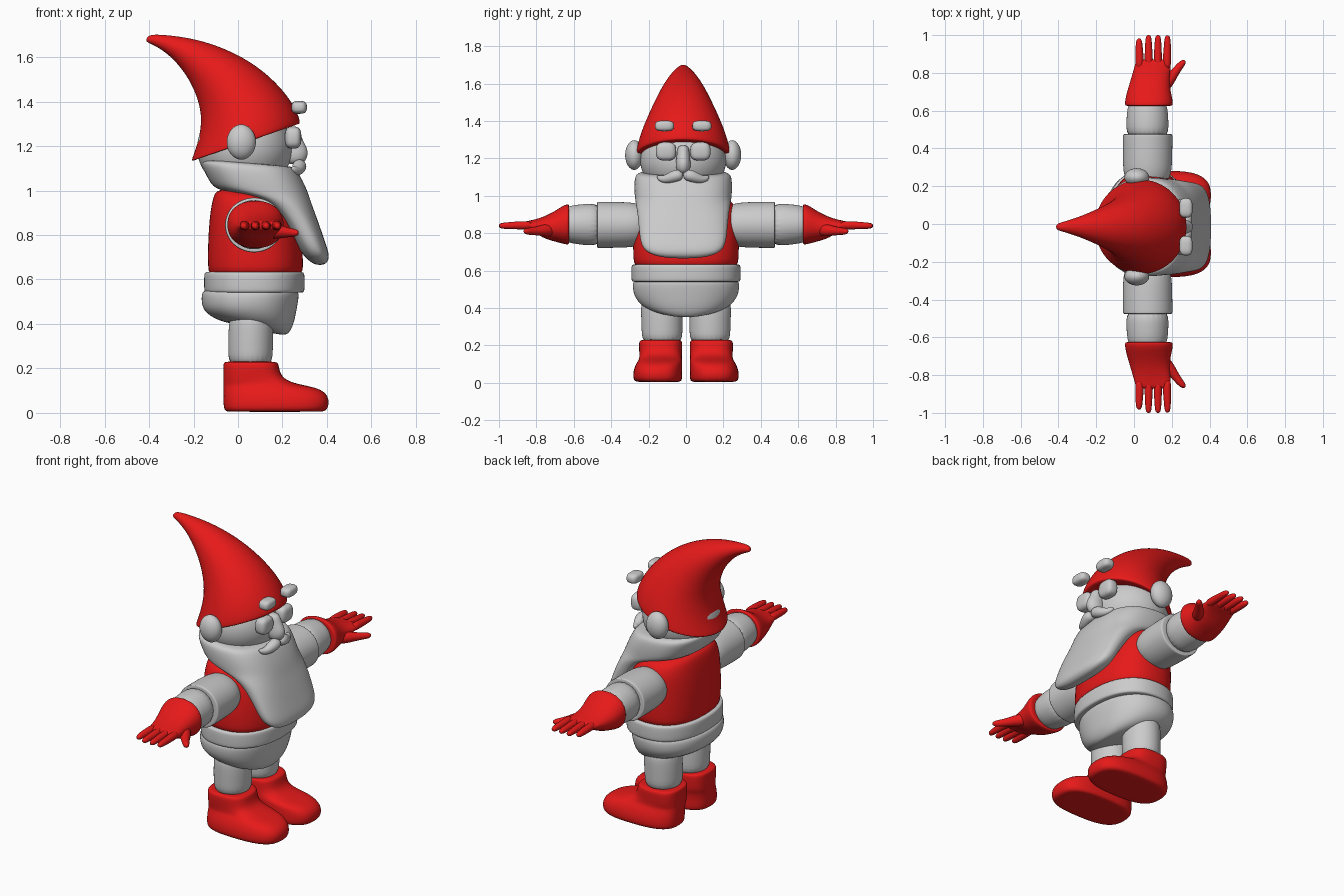
import bpy, bmesh
from math import cos, sin, pi, copysign
from mathutils import Vector

HEAD_Y = -0.015  # the head sits slightly off centre

red = bpy.data.materials.new("red")
red.diffuse_color = (0.8, 0.01, 0.01, 1)


def h_ring(front, back, y0, y1=None):
    """Ring spanning front (x,z) to back (x,z) and y0..y1 (or +-y0)."""
    if y1 is None:
        y0, y1 = -y0, y0
    f, b = Vector((front[0], 0, front[1])), Vector((back[0], 0, back[1]))
    return (f + b) / 2 + Vector((0, (y0 + y1) / 2, 0)), (f - b) / 2, Vector((0, (y1 - y0) / 2, 0))


def y_ring(y, x0, x1, z0, z1):
    """Ring across the arm direction at y."""
    return (Vector(((x0 + x1) / 2, y, (z0 + z1) / 2)),
            Vector(((x1 - x0) / 2, 0, 0)), Vector((0, 0, (z1 - z0) / 2)))


def finish(ob, color, mirror, y=0.0):
    ob.location.y = y
    if color:
        ob.data.materials.append(color)
    if mirror:
        m = ob.modifiers.new("mirror", "MIRROR")
        m.use_axis = (False, True, False)
    return ob


def loft(name, rings, color=None, power=2.0, n=24, mirror=False, y=0.0, level=2):
    bm = bmesh.new()
    loops = []
    for c, u, v in rings:
        loop = []
        for i in range(n):
            a = 2 * pi * i / n
            ca = copysign(abs(cos(a)) ** (2 / power), cos(a))
            sa = copysign(abs(sin(a)) ** (2 / power), sin(a))
            loop.append(bm.verts.new(c + u * ca + v * sa))
        loops.append(loop)
    for a, b in zip(loops, loops[1:]):
        for i in range(n):
            j = (i + 1) % n
            bm.faces.new((a[i], a[j], b[j], b[i]))
    bm.faces.new(loops[0])
    bm.faces.new(loops[-1])
    bmesh.ops.recalc_face_normals(bm, faces=bm.faces)
    for f in bm.faces:
        f.smooth = True
    me = bpy.data.meshes.new(name)
    bm.to_mesh(me)
    bm.free()
    ob = bpy.data.objects.new(name, me)
    bpy.context.collection.objects.link(ob)
    s = ob.modifiers.new("smooth", "SUBSURF")
    s.levels = s.render_levels = level
    return finish(ob, color, mirror, y)


def tube(name, pts, color=None, n=10, y=0.0):
    """Mirrored round limb through (x, y, z, radius) points with rounded ends."""
    P = [Vector(p[:3]) for p in pts]
    rings = []
    for i, p in enumerate(P):
        d = (P[min(i + 1, len(P) - 1)] - P[max(i - 1, 0)]).normalized()
        u = d.cross(Vector((0, 0, 1))).normalized()
        rings.append((p, u * pts[i][3], u.cross(d) * pts[i][3]))
    return loft(name, rings, color, n=n, mirror=True, y=y)


def ball(name, loc, size, mirror=False, y=0.0, power=2.0):
    """Ellipsoid, or a soft block when power is above 2."""
    rings = []
    for i in range(9):
        a = -pi / 2 + pi * (i + 0.25 * (i == 0) - 0.25 * (i == 8)) / 8
        k, h = cos(a) ** (2 / power), copysign(abs(sin(a)) ** (2 / power), sin(a))
        rings.append((Vector(loc) + Vector((0, 0, h * size[2])),
                      Vector((k * size[0], 0, 0)), Vector((0, k * size[1], 0))))
    return loft(name, rings, power=power, mirror=mirror, y=y)


def flat(x1, x0, z, *w):
    return h_ring((x1, z), (x0, z), *w)


# Boots and legs
loft("boot", [flat(.36, -.03, .005, .05, .24), flat(.395, -.06, .006, .025, .275),
              flat(.41, -.067, .03, .018, .285), flat(.41, -.067, .075, .02, .28),
              flat(.37, -.067, .112, .02, .262), flat(.27, -.067, .128, .02, .25),
              flat(.205, -.067, .152, .02, .25), flat(.187, -.067, .19, .02, .252),
              flat(.183, -.067, .222, .02, .252), flat(.17, -.06, .231, .03, .24),
              flat(.1, 0, .231, .09, .18)], red, power=2.8, mirror=True)
loft("leg", [flat(.155, -.043, .2, .02, .235), flat(.157, -.045, .28, .018, .238),
             flat(.162, -.045, .38, .018, .242), flat(.15, -.03, .47, .03, .24)], mirror=True)

# Trousers, belt and jacket
loft("trousers", [h_ring((.2, .35), (.12, .365), .04), h_ring((.225, .352), (.03, .395), .14),
                  h_ring((.25, .39), (-.07, .405), .225), h_ring((.265, .46), (-.155, .45), .278),
                  h_ring((.275, .52), (-.167, .5), .288), flat(.275, -.165, .545, .285),
                  flat(.25, -.14, .56, .26)], power=2.2)
loft("belt", [flat(.2, -.08, .54, .2), flat(.295, -.147, .54, .288), flat(.302, -.155, .543, .295),
              flat(.302, -.155, .63, .295), flat(.295, -.147, .634, .288),
              flat(.2, -.08, .634, .2)], power=2.3)
loft("jacket", [flat(.285, -.13, .6, .27), flat(.297, -.137, .65, .284), flat(.29, -.137, .76, .286),
                flat(.265, -.13, .87, .282), flat(.235, -.12, .94, .268), flat(.2, -.108, .985, .235),
                flat(.15, -.09, 1.003, .17), flat(.08, -.03, 1.008, .07)], red, power=2.4)

# Arms: sleeve, forearm, glove, fingers
loft("sleeve", [y_ring(.2, -.03, .17, .75, .94), y_ring(.26, -.055, .196, .73, .96),
                y_ring(.31, -.06, .203, .722, .968), y_ring(.465, -.06, .205, .72, .97),
                y_ring(.475, -.059, .204, .721, .969), y_ring(.476, -.05, .195, .73, .96),
                y_ring(.476, 0, .14, .78, .91)], mirror=True)
loft("forearm", [y_ring(.44, -.042, .184, .73, .962), y_ring(.54, -.042, .184, .735, .958),
                 y_ring(.64, -.035, .178, .748, .948), y_ring(.66, 0, .14, .78, .91)], mirror=True)
loft("glove", [y_ring(.628, 0, .15, .79, .91), y_ring(.624, -.04, .195, .745, .95),
               y_ring(.63, -.05, .207, .738, .957), y_ring(.655, -.048, .206, .742, .95),
               y_ring(.70, -.038, .195, .755, .92), y_ring(.75, -.022, .19, .768, .893),
               y_ring(.80, -.008, .192, .797, .876), y_ring(.84, .004, .195, .815, .867),
               y_ring(.865, .01, .195, .822, .862), y_ring(.872, .05, .15, .832, .85)],
     red, power=2.2, mirror=True)
for i in range(4):
    x0, x1, end = .03 + .048 * i, .027 + .05 * i, (.982, 1.0, 1.0, .998)[i]
    tube(f"finger_{i + 1}", [(x0, .82, .842, .022), (x0, .87, .843, .024), (x1, .94, .841, .020),
                             (x1, end - .015, .84, .017), (x1, end - .002, .84, .010),
                             (x1, end, .84, .004)], red)
tube("thumb", [(.14, .71, .82, .04), (.185, .76, .815, .034), (.215, .80, .812, .024),
               (.245, .84, .81, .02), (.262, .857, .81, .016), (.27, .865, .81, .006)], red)

# Head, ears and face
ball("head", (.03, 0, 1.19), (.222, .238, .2), y=HEAD_Y)
ball("ear", (.015, .262, 1.218), (.068, .05, .08), True, HEAD_Y)
ball("eye", (.248, .092, 1.238), (.038, .056, .05), True, HEAD_Y, power=3)
ball("eyebrow", (.275, .1, 1.374), (.036, .053, .029), True, HEAD_Y, power=3)
loft("nose", [flat(.28, .23, 1.118, .012), flat(.303, .21, 1.13, .033), flat(.315, .2, 1.16, .041),
              flat(.312, .2, 1.19, .038), flat(.292, .2, 1.225, .034), flat(.28, .2, 1.26, .031),
              flat(.26, .21, 1.27, .015)], y=HEAD_Y)
tube("moustache", [(.275, .0, 1.105, .022), (.278, .03, 1.113, .036), (.272, .065, 1.098, .031),
                   (.262, .1, 1.087, .023), (.252, .125, 1.093, .017), (.245, .138, 1.105, .006)],
     y=HEAD_Y)

# Beard wrapping round the back of the head
loft("beard", [h_ring((.19, 1.11), (-.1, 1.14), .17), h_ring((.245, 1.11), (-.165, 1.14), .245),
               h_ring((.268, 1.09), (-.165, 1.11), .262), h_ring((.3, 1.03), (-.13, 1.04), .264),
               h_ring((.32, .98), (-.1, 1.0), .26), h_ring((.335, .93), (.04, .985), .255),
               h_ring((.358, .87), (.14, .935), .245), h_ring((.385, .79), (.215, .845), .238),
               h_ring((.408, .725), (.27, .74), .228), h_ring((.41, .69), (.305, .695), .19),
               h_ring((.395, .67), (.335, .673), .12), h_ring((.375, .665), (.35, .667), .04)],
     power=2.6, y=HEAD_Y)

# Pointed hat bending backwards
loft("hat", [h_ring((.2, 1.29), (-.13, 1.175), .16), h_ring((.27, 1.297), (-.2, 1.133), .244),
             h_ring((.283, 1.303), (-.214, 1.13), .254), h_ring((.277, 1.33), (-.2, 1.165), .251),
             h_ring((.25, 1.39), (-.178, 1.23), .236), h_ring((.19, 1.47), (-.163, 1.32), .203),
             h_ring((.09, 1.56), (-.18, 1.41), .16), h_ring((-.03, 1.628), (-.22, 1.5), .12),
             h_ring((-.16, 1.675), (-.275, 1.575), .08), h_ring((-.28, 1.696), (-.335, 1.63), .046),
             h_ring((-.37, 1.703), (-.395, 1.661), .024), h_ring((-.4, 1.698), (-.41, 1.668), .017),
             h_ring((-.41, 1.688), (-.413, 1.676), .006)], red, y=HEAD_Y)
